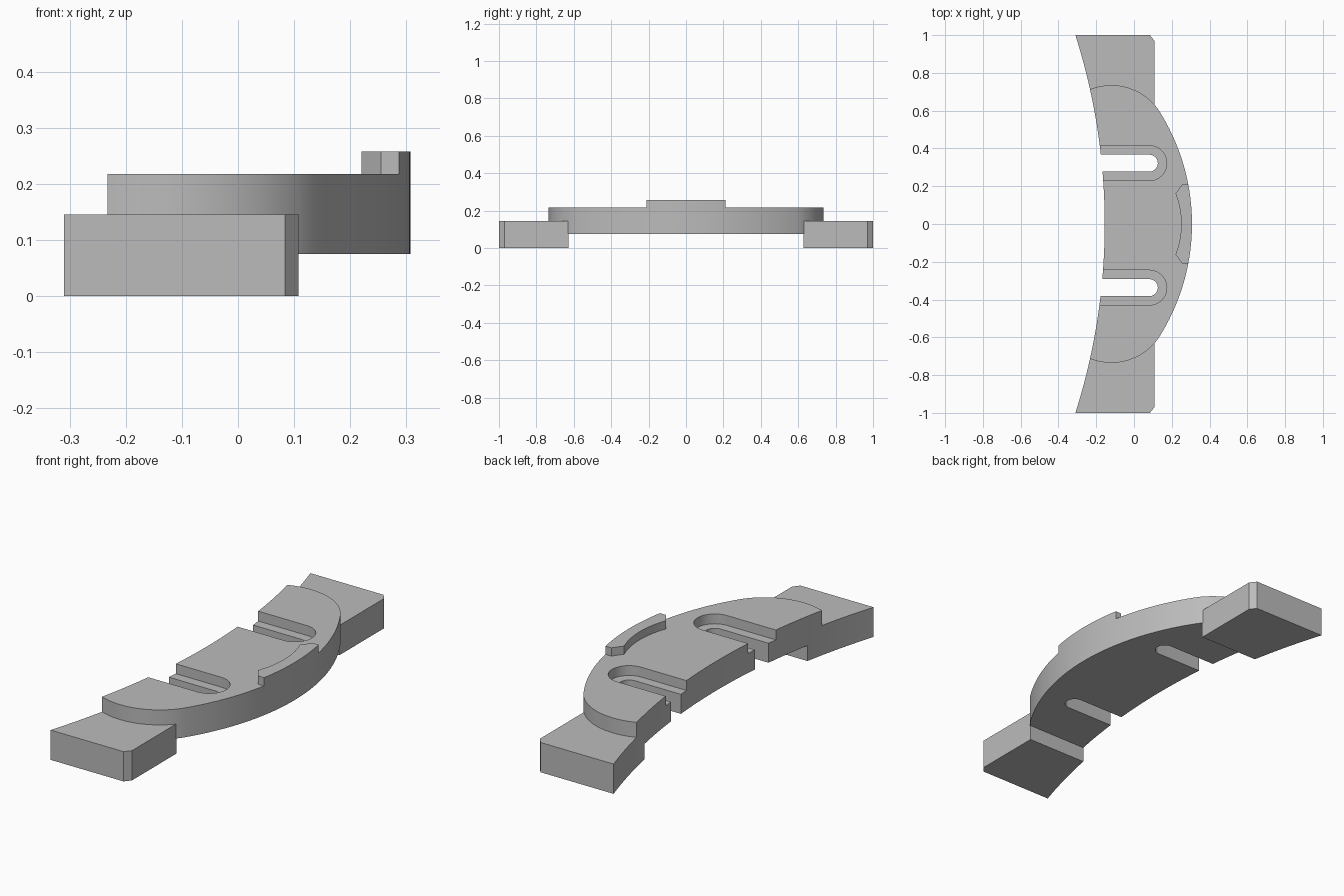
import bpy, bmesh
from math import sin, cos, radians, degrees, asin, atan2

cube = bpy.data.objects.get("Cube")
if cube:
    bpy.data.objects.remove(cube, do_unlink=True)

grey = bpy.data.materials.new("matte_grey")
grey.use_nodes = True
grey.diffuse_color = (0.5, 0.5, 0.5, 1)
grey.node_tree.nodes["Principled BSDF"].inputs["Base Color"].default_value = (0.5, 0.5, 0.5, 1)


def arc(cx, cy, r, a0, a1, n):
    """Points on a circle, angles in degrees, both ends included."""
    angles = [radians(a0 + (a1 - a0) * i / n) for i in range(n + 1)]
    return [(cx + r * cos(a), cy + r * sin(a)) for a in angles]


def mirror_y(points):
    return [(x, -y) for x, y in reversed(points)]


def prism(name, outline, z0, z1):
    """Extrude a flat outline from z0 to z1."""
    bm = bmesh.new()
    face = bm.faces.new([bm.verts.new((x, y, z0)) for x, y in outline])
    top = bmesh.ops.extrude_face_region(bm, geom=[face])["geom"]
    bmesh.ops.translate(bm, vec=(0, 0, z1 - z0),
                        verts=[g for g in top if isinstance(g, bmesh.types.BMVert)])
    bmesh.ops.recalc_face_normals(bm, faces=bm.faces)
    mesh = bpy.data.meshes.new(name)
    bm.to_mesh(mesh)
    bm.free()
    mesh.materials.append(grey)
    obj = bpy.data.objects.new(name, mesh)
    bpy.context.collection.objects.link(obj)
    return obj


def combine(target, tool, operation):
    """Apply a boolean and remove the tool."""
    mod = target.modifiers.new(tool.name, "BOOLEAN")
    mod.operation = operation
    mod.solver = "EXACT"
    mod.object = tool
    bpy.context.view_layer.objects.active = target
    bpy.ops.object.modifier_apply(modifier=mod.name)
    bpy.data.objects.remove(tool, do_unlink=True)


# Curved body: large outer arc with a rounded shoulder at each end
OUT_X, OUT_R = -0.81, 1.117
END_X, END_Y, END_R = -0.12, 0.431, 0.304
BOTTOM, TOP = 0.075, 0.218
blend = degrees(atan2(END_Y, END_X - OUT_X))
tab_angle = degrees(asin(0.21 / OUT_R))
tab_arc = arc(OUT_X, 0, OUT_R, -tab_angle, tab_angle, 16)
shoulder = (arc(OUT_X, 0, OUT_R, tab_angle, blend, 16)[1:]
            + arc(END_X, END_Y, END_R, blend, 130, 24)[1:])
body = prism("curved_bracket", mirror_y(shoulder) + tab_arc + shoulder, BOTTOM, TOP)

# Raised lip on the outer edge
inner = arc(-0.202, 0, 0.452, 21, -21, 14)
lip = prism("raised_lip", tab_arc + [(0.255, 0.21)] + inner + [(0.255, -0.21)], TOP, 0.258)
combine(body, lip, "UNION")

# End blocks with one chamfered corner
pad = [(-0.4, 0.627), (0.108, 0.627), (0.108, 0.97), (0.084, 1), (-0.4, 1)]
for side, outline in (("back", pad), ("front", mirror_y(pad))):
    combine(body, prism(side + "_end_block", outline, 0, 0.145), "UNION")

# Concave inner edge running the whole length
hollow = arc(-3.455, 0, 3.3, -19, 19, 64) + [(-1, 1.1), (-1, -1.1)]
combine(body, prism("inner_curve_cutter", hollow, -0.1, 0.5), "DIFFERENCE")

# Stepped slots: a wide recess over a narrow through slot
for y in (0.322, -0.337):
    for radius, floor in ((0.0925, 0.17), (0.045, -0.1)):
        slot = arc(0.081, y, radius, -90, 90, 20) + [(-0.5, y + radius), (-0.5, y - radius)]
        combine(body, prism("slot_cutter", slot, floor, 0.4), "DIFFERENCE")

# Smooth the curves, keep the edges crisp
bpy.ops.object.select_all(action="DESELECT")
body.select_set(True)
bpy.context.view_layer.objects.active = body
bpy.ops.object.shade_smooth_by_angle(angle=radians(25))
